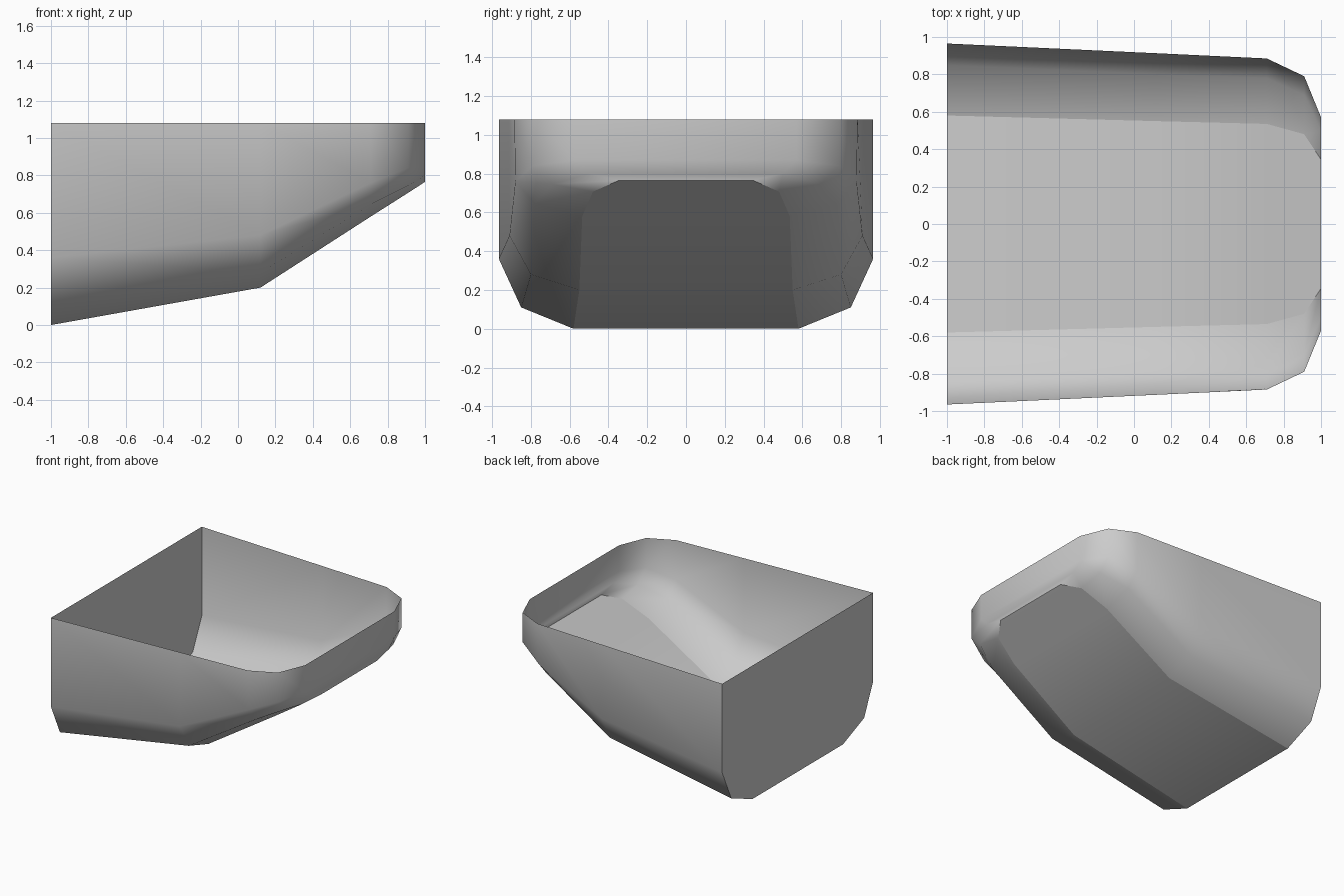
import bpy
import bmesh

cube = bpy.data.objects.get("Cube")
if cube:
    bpy.data.objects.remove(cube, do_unlink=True)

# One plain painted finish
grey = bpy.data.materials.new("light_grey")
grey.use_nodes = True
colour = (0.6, 0.6, 0.6, 1)
grey.diffuse_color = colour
grey.node_tree.nodes["Principled BSDF"].inputs["Base Color"].default_value = colour

RIM = 1.08
# Stations from the flat end to the nose: x, rim half-width,
# then (half-width, height) of upper chine, lower chine and floor edge
STATIONS = [
    (-1.0, 0.965, (0.965, 0.36), (0.85, 0.11), (0.58, 0.0)),
    (0.12, 0.913, (0.91, 0.48), (0.80, 0.28), (0.55, 0.2)),
    (0.71, 0.885, (0.88, 0.76), (0.78, 0.645), (0.535, 0.58)),
    (0.91, 0.79, (0.79, 0.84), (0.69, 0.745), (0.48, 0.707)),
    (1.0, 0.57, (0.57, 0.87), (0.50, 0.80), (0.345, 0.765)),
]


def section(station, side):
    """Points from rim down to floor edge on one side."""
    x, rim, *lower = station
    return [(x, side * y, z) for y, z in [(rim, RIM)] + lower]


def build_grid(name, rows):
    """Skin a smooth sheet over equal-length rows of points."""
    bm = bmesh.new()
    grid = [[bm.verts.new(p) for p in row] for row in rows]
    for a, b in zip(grid, grid[1:]):
        for i in range(len(a) - 1):
            bm.faces.new((a[i], a[i + 1], b[i + 1], b[i]))
    return finish(name, bm)


def finish(name, bm):
    for face in bm.faces:
        face.smooth = True
    mesh = bpy.data.meshes.new(name)
    bm.to_mesh(mesh)
    bm.free()
    mesh.materials.append(grey)
    obj = bpy.data.objects.new(name, mesh)
    bpy.context.collection.objects.link(obj)
    return obj


# Side wall wrapping round the nose
right = [section(s, -1) for s in STATIONS]
left = [section(s, 1) for s in STATIONS]
build_grid("side_wall", right + left[::-1])

# Bent floor panel
build_grid("floor_panel", [(l[-1], r[-1]) for l, r in zip(left, right)])

# Flat end panel
bm = bmesh.new()
bm.faces.new([bm.verts.new(p) for p in right[0] + left[0][::-1]][::-1])
bmesh.ops.recalc_face_normals(bm, faces=bm.faces)
for face in bm.faces:
    if face.normal.x > 0:
        face.normal_flip()
finish("end_panel", bm)

# Point the open sheets outwards
for name in ("side_wall", "floor_panel"):
    mesh = bpy.data.objects[name].data
    first = mesh.polygons[0]
    outward = first.normal.y < 0 if name == "side_wall" else first.normal.z < 0
    if not outward:
        mesh.flip_normals()
